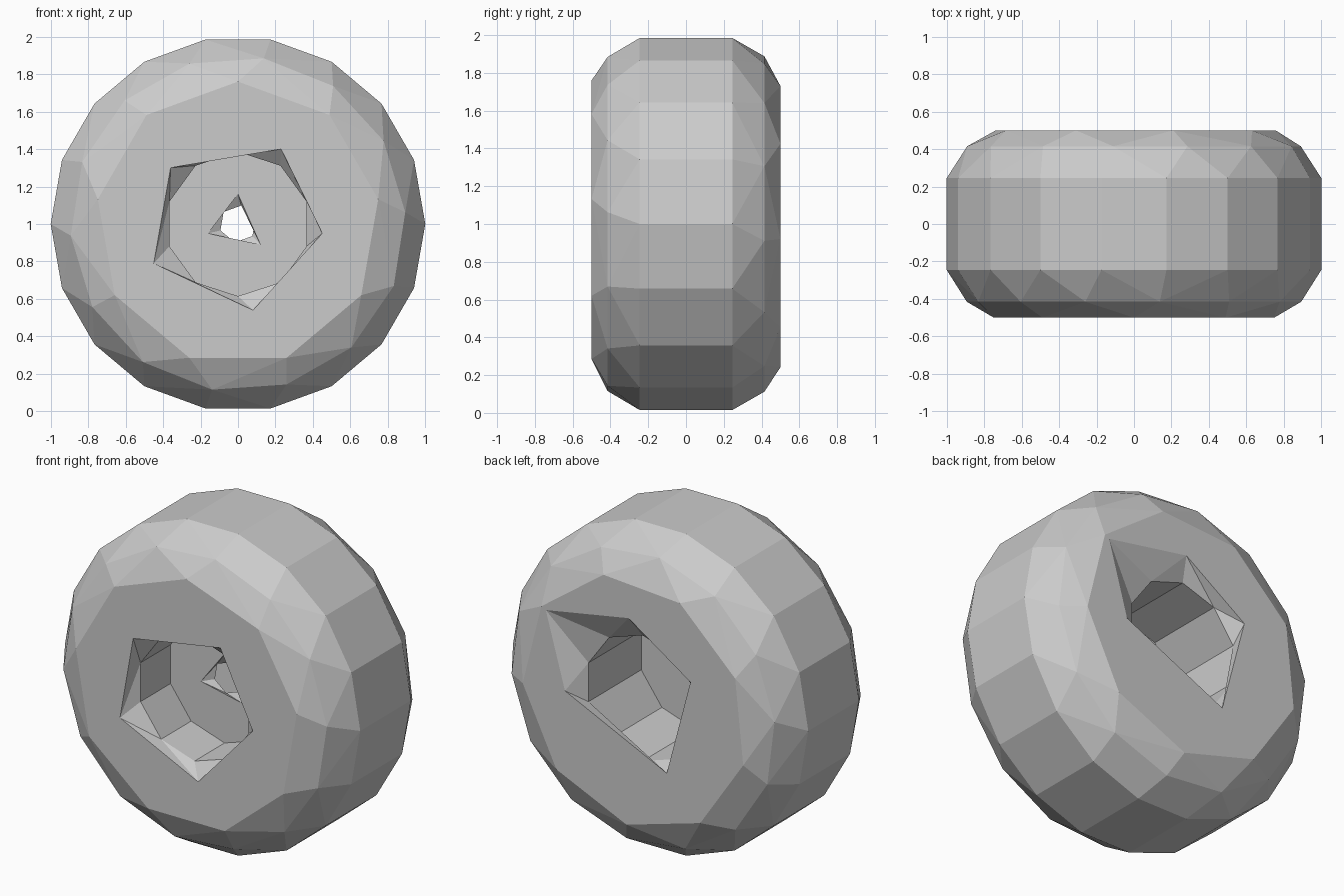
import bpy, bmesh
from math import cos, sin, radians, pi

if "Cube" in bpy.data.objects:
    bpy.data.objects.remove(bpy.data.objects["Cube"])

bm = bmesh.new()


def circle(r, y, n, phase=0.0):
    """Ring of verts around the axle (y axis at z = 1)."""
    return [bm.verts.new((r * cos(radians(phase) + 2 * pi * i / n), y,
                          1 + r * sin(radians(phase) + 2 * pi * i / n))) for i in range(n)]


def outline(points, y):
    return [bm.verts.new((x, y, z)) for x, z in points]


def loop(verts):
    out = []
    for a, b in zip(verts, verts[1:] + verts[:1]):
        out.append(bm.edges.get((a, b)) or bm.edges.new((a, b)))
    return out


def fill_between(outer, inner, ny):
    """Flat face with a hole in it."""
    bmesh.ops.triangle_fill(bm, use_beauty=True, use_dissolve=False,
                            edges=loop(outer) + loop(inner), normal=(0, ny, 0))


def bridge(a, b):
    bmesh.ops.bridge_loops(bm, edges=loop(a) + loop(b))


# Tyre tread and shoulders: faceted hull through rings
caps = {-1: circle(0.76, -0.5, 9, 90), 1: circle(0.76, 0.5, 9, 34)}
rings = caps[-1] + caps[1]
for s in (-1, 1):
    rings += circle(0.895, s * 0.415, 14, 12 + 8 * s)
    rings += circle(1.0, s * 0.245, 18, 0)
bmesh.ops.convex_hull(bm, input=rings)
bmesh.ops.delete(bm, geom=[f for f in bm.faces
                           if all(abs(v.co.y) > 0.49 for v in f.verts)
                           and abs(f.normal.y) > 0.99], context='FACES_ONLY')
bmesh.ops.delete(bm, geom=[e for e in bm.edges if not e.link_faces], context='EDGES')

# Side walls with crooked openings, lips and hub wells
openings = {
    -1: [(0.45, 0.95), (0.23, 1.40), (-0.36, 1.30), (-0.45, 0.79), (0.08, 0.54)],
    1: [(0.47, 0.95), (0.60, 1.41), (0.04, 1.51), (-0.38, 1.23), (-0.22, 0.63)],
}
discs = {}
for s in (-1, 1):
    opening = outline(openings[s], s * 0.5)
    fill_between(caps[s], opening, s)
    lip = circle(0.385, s * 0.42, 10, 18)
    bridge(opening, lip)
    discs[s] = circle(0.385, -0.13 if s < 0 else -0.09, 10, 18)
    bridge(lip, discs[s])

# Hub disc with a small tapered axle hole
tri = outline([(0.12, 0.89), (0.0, 1.16), (-0.16, 0.95)], -0.13)
hexa = circle(0.10, -0.09, 6, 20)
fill_between(discs[-1], tri, -1)
fill_between(discs[1], hexa, 1)
bridge(tri, hexa)

bmesh.ops.recalc_face_normals(bm, faces=bm.faces)
mesh = bpy.data.meshes.new("wheel")
bm.to_mesh(mesh)
bm.free()
bpy.context.collection.objects.link(bpy.data.objects.new("wheel", mesh))
